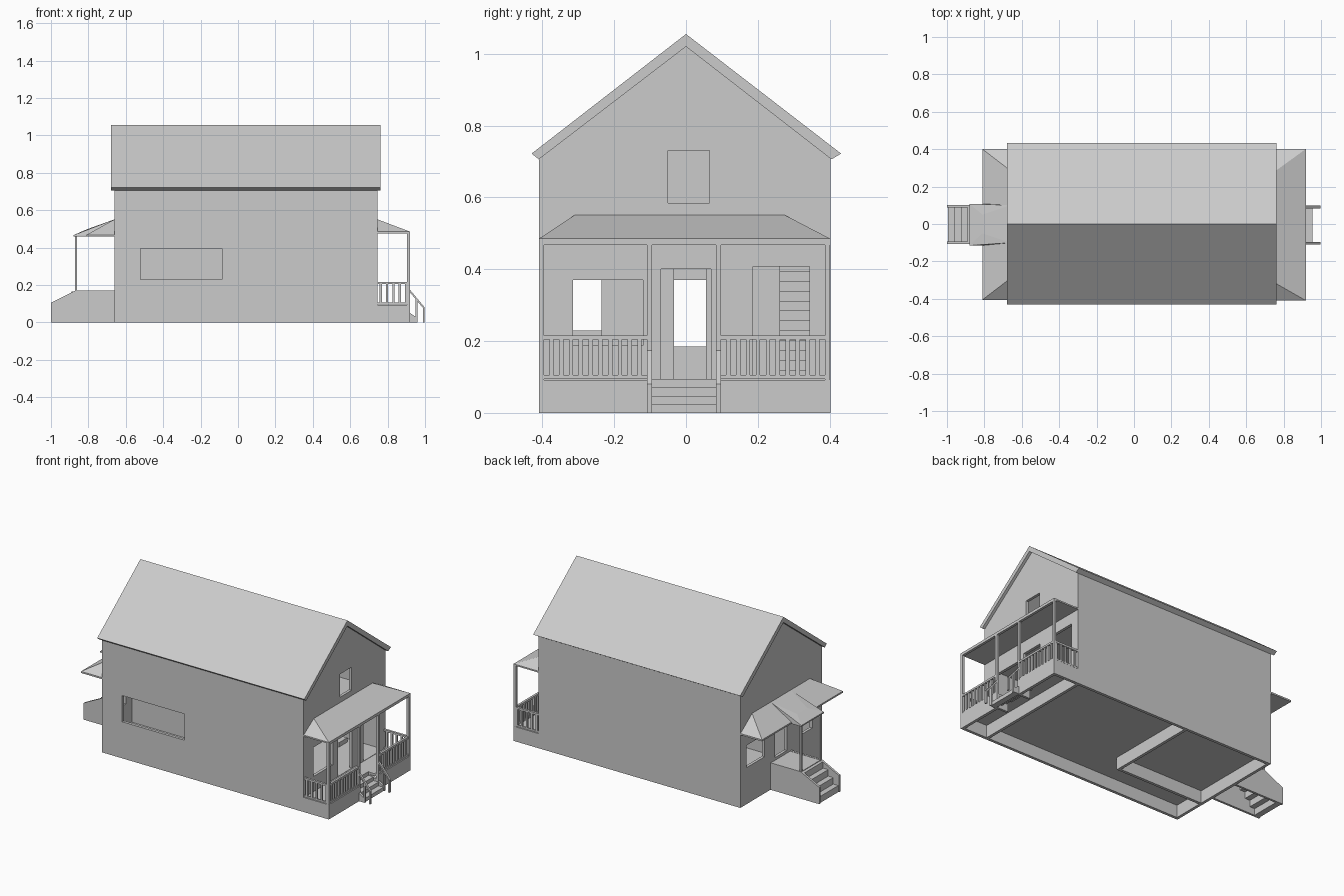
import bpy, bmesh
from mathutils import Vector

old = bpy.data.objects.get("Cube")
if old:
    bpy.data.objects.remove(old)

mat = bpy.data.materials.new("plain_grey")
mat.use_nodes = True
GREY = (0.6, 0.6, 0.6, 1)
mat.diffuse_color = GREY
mat.node_tree.nodes["Principled BSDF"].inputs["Base Color"].default_value = GREY


def finish(name, bm):
    bmesh.ops.recalc_face_normals(bm, faces=bm.faces)
    me = bpy.data.meshes.new(name)
    bm.to_mesh(me)
    bm.free()
    me.materials.append(mat)
    ob = bpy.data.objects.new(name, me)
    bpy.context.scene.collection.objects.link(ob)
    return ob


def prism(name, profile, a, b, axis="x"):
    """Extrude a profile: (y, z) along x, or (x, z) along y."""
    bm = bmesh.new()
    put = (lambda p, t: (t, p[0], p[1])) if axis == "x" else (lambda p, t: (p[0], t, p[1]))
    face = bm.faces.new([bm.verts.new(put(p, a)) for p in profile])
    new = bmesh.ops.extrude_face_region(bm, geom=[face])["geom"]
    move = Vector(put((0, 0), b - a))
    bmesh.ops.translate(bm, vec=move, verts=[v for v in new if isinstance(v, bmesh.types.BMVert)])
    return finish(name, bm)


def box(name, x0, x1, y0, y1, z0, z1):
    return prism(name, [(y0, z0), (y1, z0), (y1, z1), (y0, z1)], x0, x1)


def hull(name, pts):
    bm = bmesh.new()
    bmesh.ops.convex_hull(bm, input=[bm.verts.new(p) for p in pts])
    bmesh.ops.dissolve_limit(bm, angle_limit=0.01, verts=bm.verts, edges=bm.edges)
    return finish(name, bm)


def cut(target, cutters):
    """Subtract the cutters, bake the result and drop the cutters."""
    for c in cutters:
        c.hide_render = True
        m = target.modifiers.new("cut", "BOOLEAN")
        m.operation, m.solver, m.object = "DIFFERENCE", "EXACT", c
    bpy.context.view_layer.update()
    dg = bpy.context.evaluated_depsgraph_get()
    me = bpy.data.meshes.new_from_object(target.evaluated_get(dg))
    target.modifiers.clear()
    target.data = me
    for c in cutters:
        bpy.data.objects.remove(c)


# House shell with rooms, cellar space and openings
BACK, FRONT, L, R, T = -0.66, 0.745, 0.402, -0.41, 0.018
FLOOR = 0.092
walls = prism("house_walls", [(R, 0), (L, 0), (L, 0.715), (0, 1.03), (R, 0.715)], BACK, FRONT)
i0, i1 = BACK + T, FRONT - T
cut(walls, [
    prism("rooms", [(R + T, FLOOR), (L - T, FLOOR), (L - T, 0.71), (0, 1.005), (R + T, 0.71)], i0, i1),
    box("cellar", i0, i1, R + T, L - T, -0.1, FLOOR - 0.014),
    box("side_window", -0.52, -0.085, -0.5, -0.36, 0.23, 0.395),
    box("front_window", 0.7, 0.8, -0.314, -0.12, 0.187, 0.37),
    box("front_stair_door", 0.7, 0.8, 0.186, 0.344, FLOOR + 0.002, 0.408),
    box("front_door", 0.7, 0.8, -0.07, 0.07, FLOOR + 0.002, 0.4),
    box("gable_window", 0.7, 0.8, -0.05, 0.065, 0.585, 0.73),
    box("back_door", -0.7, -0.6, -0.06, 0.055, 0.185, 0.37),
    box("back_window_right", -0.7, -0.6, -0.314, -0.2, 0.23, 0.37),
    box("back_window_left", -0.7, -0.6, 0.16, 0.34, 0.23, 0.37),
])
box("upper_floor", i0, i1, R + T, L - T, 0.45, 0.465)

# Inner walls: one across with two openings, one lengthwise at the back
cross = box("inner_cross_wall", -0.06, -0.042, R + T, L - T, FLOOR, 0.45)
cut(cross, [box("side_doorway", -0.2, 0.1, -0.33, -0.235, FLOOR + 0.002, 0.4),
            box("mid_doorway", -0.2, 0.1, -0.033, 0.055, FLOOR + 0.002, 0.4)])
box("inner_long_wall", i0, -0.06, -0.14, -0.122, FLOOR, 0.45)

# Indoor stair
RISE = 0.0275
for k in range(13):
    x, z = 0.52 - k * 0.035, FLOOR + k * RISE
    box("indoor_step", x - 0.037, x, 0.26, 0.345, max(FLOOR, z - RISE), z + RISE)

# Cellar walls
box("cellar_cross_wall", -0.06, -0.042, -0.2, L - T, 0, FLOOR - 0.012)
box("cellar_long_wall", i0, -0.042, -0.2, -0.182, 0, FLOOR - 0.012)

# Main roof
prism("main_roof", [(-0.43, 0.722), (0, 1.055), (0.432, 0.722), (0.405, 0.706),
                    (0, 1.02), (-0.41, 0.706)], -0.68, 0.763)

# Front porch base with a notch for the steps
PX = 0.92
base = box("front_porch_base", FRONT, PX, R, L, 0, FLOOR)
cut(base, [box("hollow", FRONT - 0.1, PX - T, R + T, L - T, -0.1, FLOOR - 0.014),
           box("notch", 0.84, 1, -0.095, 0.085, -0.1, 0.2)])
for k in range(4):
    x = 0.955 - k * 0.035
    box("front_step", x - 0.037, x, -0.095, 0.085, k * 0.0235, (k + 1) * 0.0235)

# Porch posts, beam and hipped roof
POSTS = (R + 0.008, -0.102, 0.09, L - 0.008)
for y in POSTS:
    box("porch_post", PX - 0.016, PX, y - 0.007, y + 0.007, 0.09, 0.472)
box("porch_beam", PX - 0.016, PX, R, L, 0.468, 0.48)
hull("front_porch_roof", [(x, y, z) for x in (FRONT, PX) for y in (R, L) for z in (0.476, 0.485)]
     + [(FRONT, -0.31, 0.551), (FRONT, 0.275, 0.551)])

# Porch railings
for y0, y1 in ((POSTS[0], POSTS[1]), (POSTS[2], POSTS[3])):
    box("front_rail_top", PX - 0.016, PX - 0.002, y0, y1, 0.204, 0.216)
    box("front_rail_bottom", PX - 0.014, PX - 0.004, y0, y1, 0.095, 0.105)
    n = 11
    for k in range(1, n):
        y = y0 + (y1 - y0) * k / n
        box("front_baluster", PX - 0.014, PX - 0.004, y - 0.006, y + 0.006, 0.1, 0.21)
for y in (POSTS[0], POSTS[3]):
    box("side_rail_top", FRONT, PX, y - 0.007, y + 0.007, 0.204, 0.216)
    box("side_rail_bottom", FRONT, PX, y - 0.005, y + 0.005, 0.095, 0.105)
    for k in range(5):
        x = FRONT + 0.018 + k * 0.034
        box("side_baluster", x - 0.006, x + 0.006, y - 0.005, y + 0.005, 0.1, 0.21)

# Front step handrails
for y in (-0.102, 0.091):
    a, b = y - 0.007, y + 0.007
    prism("step_handrail", [(PX, 0.16), (0.998, 0.066), (0.998, 0.08), (PX, 0.174)], a, b, "y")
    box("step_rail_end_post", 0.988, 0.998, a, b, 0, 0.076)
    box("step_rail_mid_post", 0.95, 0.96, a, b, 0, 0.125)
    prism("step_stringer", [(0.84, 0), (0.958, 0), (0.958, 0.025), (PX, 0.05), (0.84, 0.092)], a, b, "y")

# Back landing, side cheeks and steps
for a, b in ((-0.108, -0.094), (0.088, 0.102)):
    prism("back_step_cheek", [(-1, 0), (BACK, 0), (BACK, 0.17), (-0.87, 0.17), (-1, 0.105)], a, b, "y")
box("back_landing", -0.87, BACK, -0.094, 0.088, 0.15, 0.168)
for k in range(4):
    x = -0.995 + k * 0.035
    box("back_step", x, x + 0.037, -0.094, 0.088, k * 0.041, (k + 1) * 0.041)
for y in (-0.1, 0.094):
    box("back_post", -0.872, -0.86, y - 0.006, y + 0.006, 0.168, 0.47)

# Back porch roof with a projecting centre hip
hull("back_roof", [(x, y, z) for x in (BACK, -0.81) for y in (-0.405, 0.4) for z in (0.458, 0.468)]
     + [(BACK, -0.29, 0.551), (BACK, 0.285, 0.551)])
hull("back_entry_roof", [(x, y, z) for x in (BACK, -0.88) for y in (-0.115, 0.108) for z in (0.458, 0.466)]
     + [(BACK, -0.1, 0.551), (BACK, 0.1, 0.551), (-0.81, -0.05, 0.497), (-0.81, 0.05, 0.497)])
